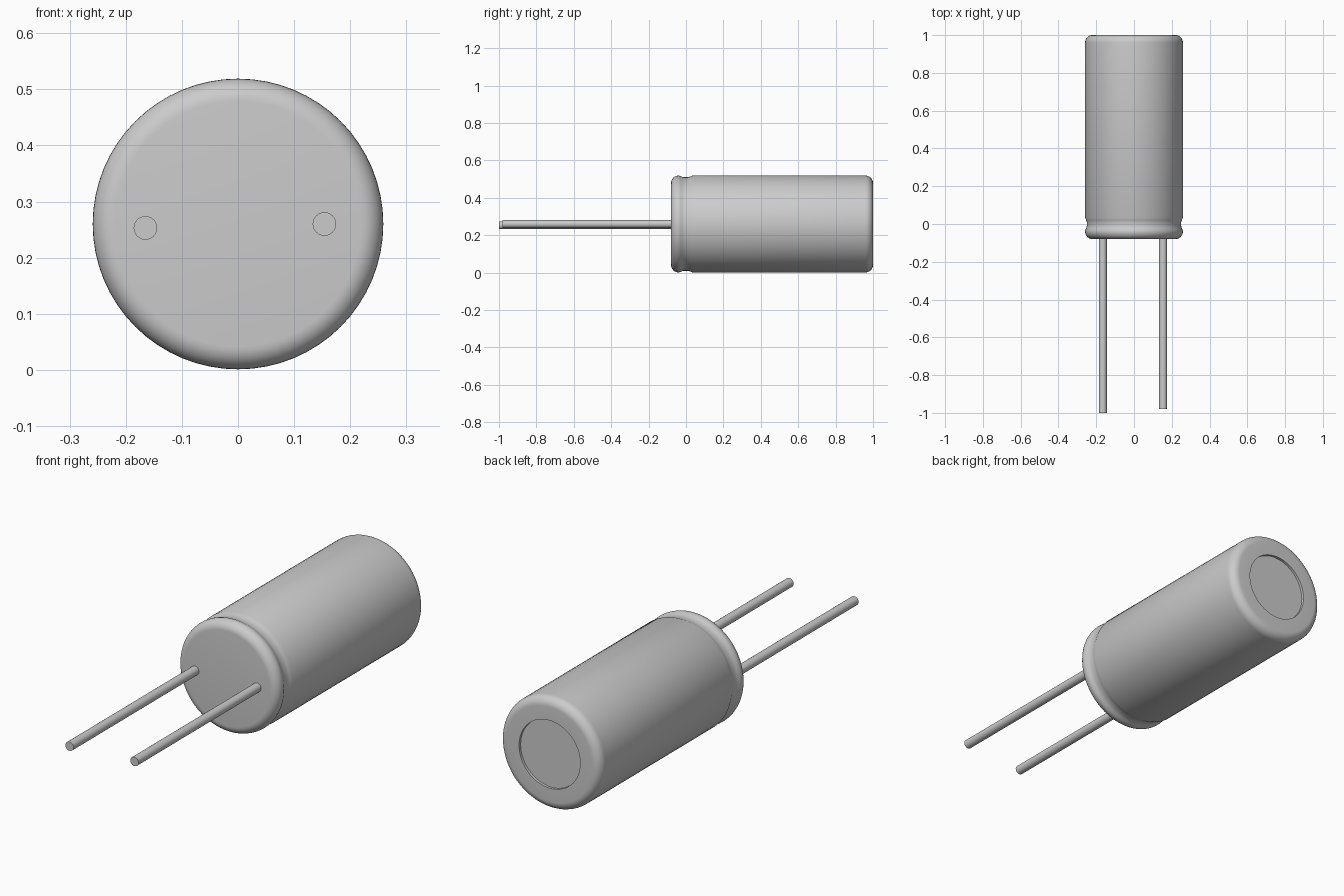
import bpy, math
from mathutils import Matrix

cube = bpy.data.objects.get("Cube")
if cube:
    bpy.data.objects.remove(cube, do_unlink=True)

AXIS_Z = 0.26
RADIUS = 0.259

grey = bpy.data.materials.new("plain_grey")
grey.use_nodes = True
grey.diffuse_color = (0.6, 0.6, 0.6, 1)
grey.node_tree.nodes["Principled BSDF"].inputs["Base Color"].default_value = (0.6, 0.6, 0.6, 1)


def arc(cy, cr, rad, start, end, steps):
    """Profile points (y, radius) along an arc, angles in degrees from +y."""
    angles = [math.radians(start + (end - start) * i / steps) for i in range(steps + 1)]
    return [(cy + rad * math.cos(a), cr + rad * math.sin(a)) for a in angles]


def lathe(name, profile, x, z, sides):
    """Spin a (y, radius) profile around the y direction, with closed ends."""
    verts, faces = [], []
    for y, r in profile:
        for k in range(sides):
            a = math.tau * k / sides
            verts.append((r * math.cos(a), y, r * math.sin(a)))
    for i in range(len(profile) - 1):
        for k in range(sides):
            n = (k + 1) % sides
            a, b = i * sides, (i + 1) * sides
            faces.append((a + k, a + n, b + n, b + k))
    last = (len(profile) - 1) * sides
    faces.append(tuple(reversed(range(sides))))
    faces.append(tuple(range(last, last + sides)))
    mesh = bpy.data.meshes.new(name)
    mesh.from_pydata(verts, [], faces)
    mesh.flip_normals()
    mesh.materials.append(grey)
    obj = bpy.data.objects.new(name, mesh)
    obj.matrix_world = Matrix.Translation((x, 0, z))
    bpy.context.collection.objects.link(obj)
    bpy.ops.object.select_all(action="DESELECT")
    obj.select_set(True)
    bpy.context.view_layer.objects.active = obj
    bpy.ops.object.shade_smooth_by_angle(angle=math.radians(35))
    return obj


# Can: rounded front lip, crimped groove, straight wall, rounded back, recessed disc
profile = arc(-0.04, RADIUS - 0.04, 0.04, 180, 90, 8)
profile += [(-0.03, RADIUS - 0.002), (-0.02, RADIUS - 0.007), (-0.01, RADIUS - 0.009),
            (0.01, RADIUS - 0.009), (0.02, RADIUS - 0.006), (0.035, RADIUS)]
profile += arc(0.96, RADIUS - 0.04, 0.04, 90, 0, 8)
profile += [(1.0, 0.157), (0.988, 0.157)]
lathe("can_body", profile, 0, AXIS_Z, 64)

# Wire leads, the right one slightly longer
for name, x, z, tip in (("right_lead", -0.165, 0.253, -1.0), ("left_lead", 0.154, 0.26, -0.98)):
    lathe(name, [(tip, 0.021), (-0.07, 0.021)], x, z, 24)
